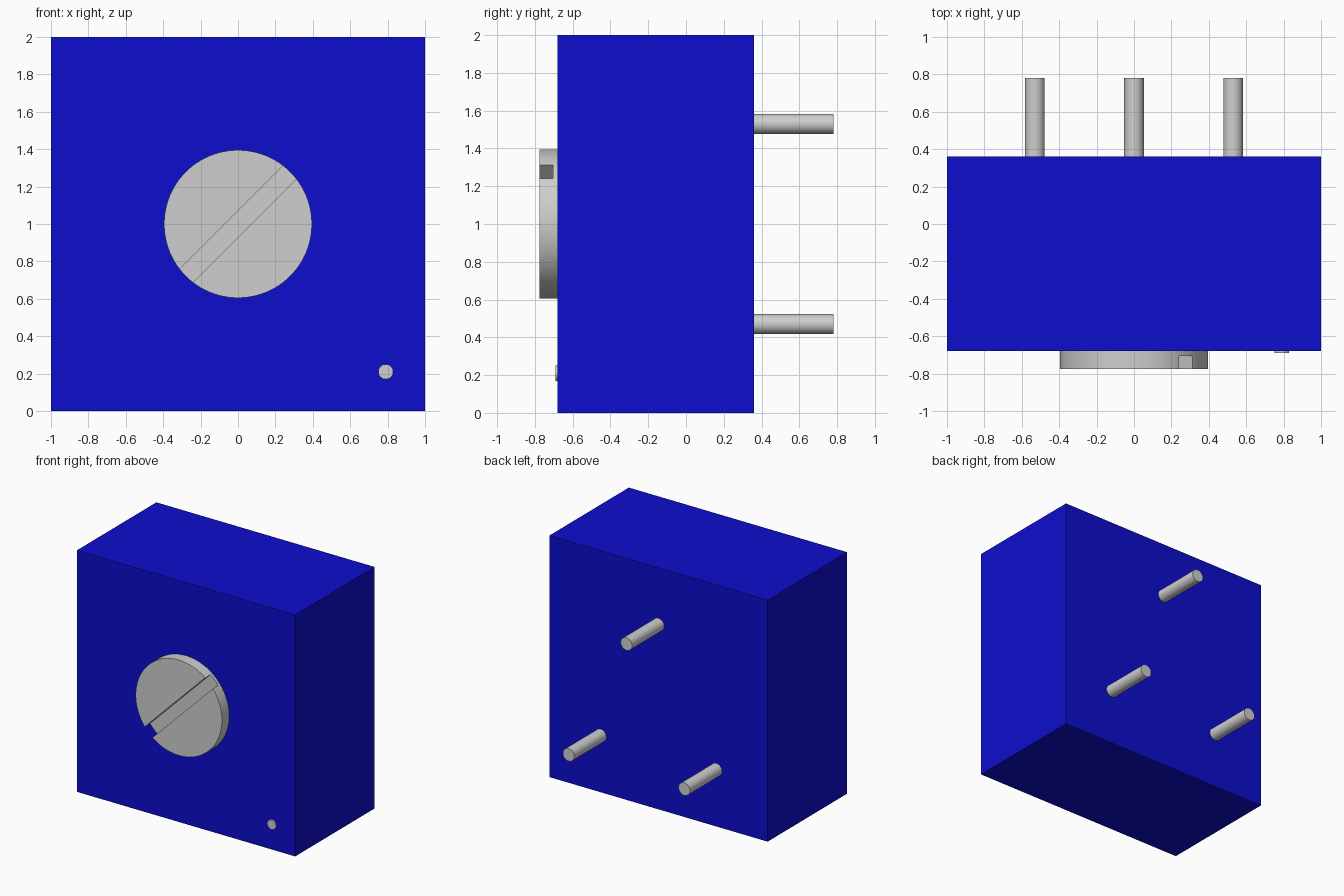
import bpy, math
from mathutils import Matrix

cube = bpy.data.objects.get("Cube")
if cube:
    bpy.data.objects.remove(cube, do_unlink=True)


def material(name, rgb):
    m = bpy.data.materials.new(name)
    m.use_nodes = True
    color = (*rgb, 1)
    m.diffuse_color = color
    m.node_tree.nodes["Principled BSDF"].inputs["Base Color"].default_value = color
    return m


blue = material("blue plastic", (0.004, 0.004, 0.62))
metal = material("light grey metal", (0.62, 0.62, 0.62))


def box(name, center, size, mat, turn=0):
    bpy.ops.mesh.primitive_cube_add(size=1, location=center, rotation=(0, turn, 0))
    ob = bpy.context.object
    ob.name = name
    ob.scale = size
    bpy.ops.object.transform_apply(location=False, rotation=False, scale=True)
    ob.data.materials.append(mat)
    return ob


def rod(name, x, z, radius, y0, y1, sides=64):
    """Round bar along the y axis."""
    bpy.ops.mesh.primitive_cylinder_add(vertices=sides, radius=radius, depth=y1 - y0,
                                        location=(x, (y0 + y1) / 2, z))
    ob = bpy.context.object
    ob.name = name
    ob.data.transform(Matrix.Rotation(math.pi / 2, 4, "X"))
    ob.data.materials.append(metal)
    return ob


def smooth(ob):
    bpy.ops.object.select_all(action="DESELECT")
    ob.select_set(True)
    bpy.context.view_layer.objects.active = ob
    bpy.ops.object.shade_smooth_by_angle(angle=math.radians(30))


FRONT, BACK = -0.68, 0.36

# Housing
box("housing", (0, (FRONT + BACK) / 2, 1), (2, BACK - FRONT, 2), blue)

# Adjusting screw with a diagonal slot
screw = rod("adjusting_screw", 0, 1, 0.395, -0.775, FRONT, 96)
cutter = box("slot_cutter", (0, -0.775, 1), (1.2, 0.14, 0.1), metal, -math.pi / 4)
cut = screw.modifiers.new("slot", "BOOLEAN")
cut.operation = "DIFFERENCE"
cut.solver = "EXACT"
cut.object = cutter
bpy.context.view_layer.objects.active = screw
bpy.ops.object.modifier_apply(modifier=cut.name)
bpy.data.objects.remove(cutter, do_unlink=True)
smooth(screw)

# Small marker in the lower corner
smooth(rod("pin_one_marker", 0.79, 0.21, 0.04, FRONT - 0.01, FRONT, 32))

# Three contact pins on the back
for name, x, z in (("left_pin", 0.53, 0.47), ("middle_pin", 0, 1.53),
                   ("right_pin", -0.53, 0.47)):
    smooth(rod(name, x, z, 0.0525, BACK, 0.78, 48))
